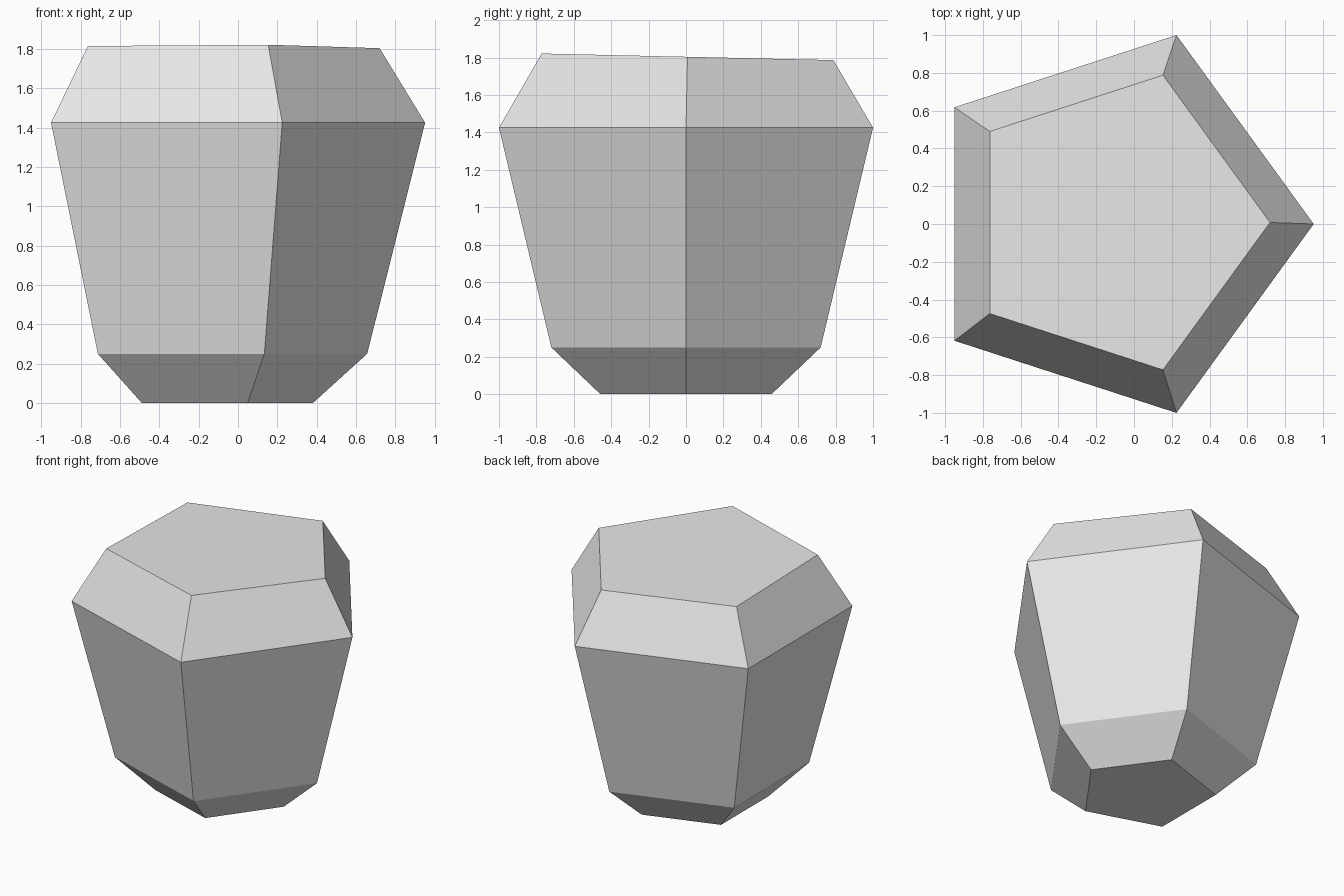
import bpy
import bmesh
from math import sin, cos, tau

cube = bpy.data.objects.get("Cube")
if cube:
    bpy.data.objects.remove(cube, do_unlink=True)

SIDES = 5
CENTRE_X = -0.10

# Plain grey stone
stone = bpy.data.materials.new("stone_grey")
stone.use_nodes = True
stone.diffuse_color = (0.8, 0.8, 0.8, 1)
bsdf = stone.node_tree.nodes["Principled BSDF"]
bsdf.inputs["Base Color"].default_value = (0.8, 0.8, 0.8, 1)
bsdf.inputs["Roughness"].default_value = 0.8


def add_ring(bm, radius, height, shift_y=0.0, tilt=0.0):
    """Add a five-sided ring of vertices, optionally sloping along y."""
    ring = []
    for i in range(SIDES):
        a = tau * i / SIDES
        y = radius * sin(a) + shift_y
        ring.append(bm.verts.new((CENTRE_X + radius * cos(a), y, height + tilt * y)))
    return ring


# Rings from the foot up to the slightly sloping crown
bm = bmesh.new()
rings = [
    add_ring(bm, 0.481, 0.0),
    add_ring(bm, 0.757, 0.25),
    add_ring(bm, 1.0515, 1.425),
    add_ring(bm, 0.82, 1.804, shift_y=0.008, tilt=-0.0225),
]

# Flat sides between the rings, then the foot and crown
for low, high in zip(rings, rings[1:]):
    for i in range(SIDES):
        j = (i + 1) % SIDES
        bm.faces.new((low[i], low[j], high[j], high[i]))
bm.faces.new(rings[0][::-1])
bm.faces.new(rings[-1])
bmesh.ops.recalc_face_normals(bm, faces=bm.faces)

mesh = bpy.data.meshes.new("faceted_stone")
bm.to_mesh(mesh)
bm.free()
mesh.materials.append(stone)
bpy.context.collection.objects.link(bpy.data.objects.new("faceted_stone", mesh))
